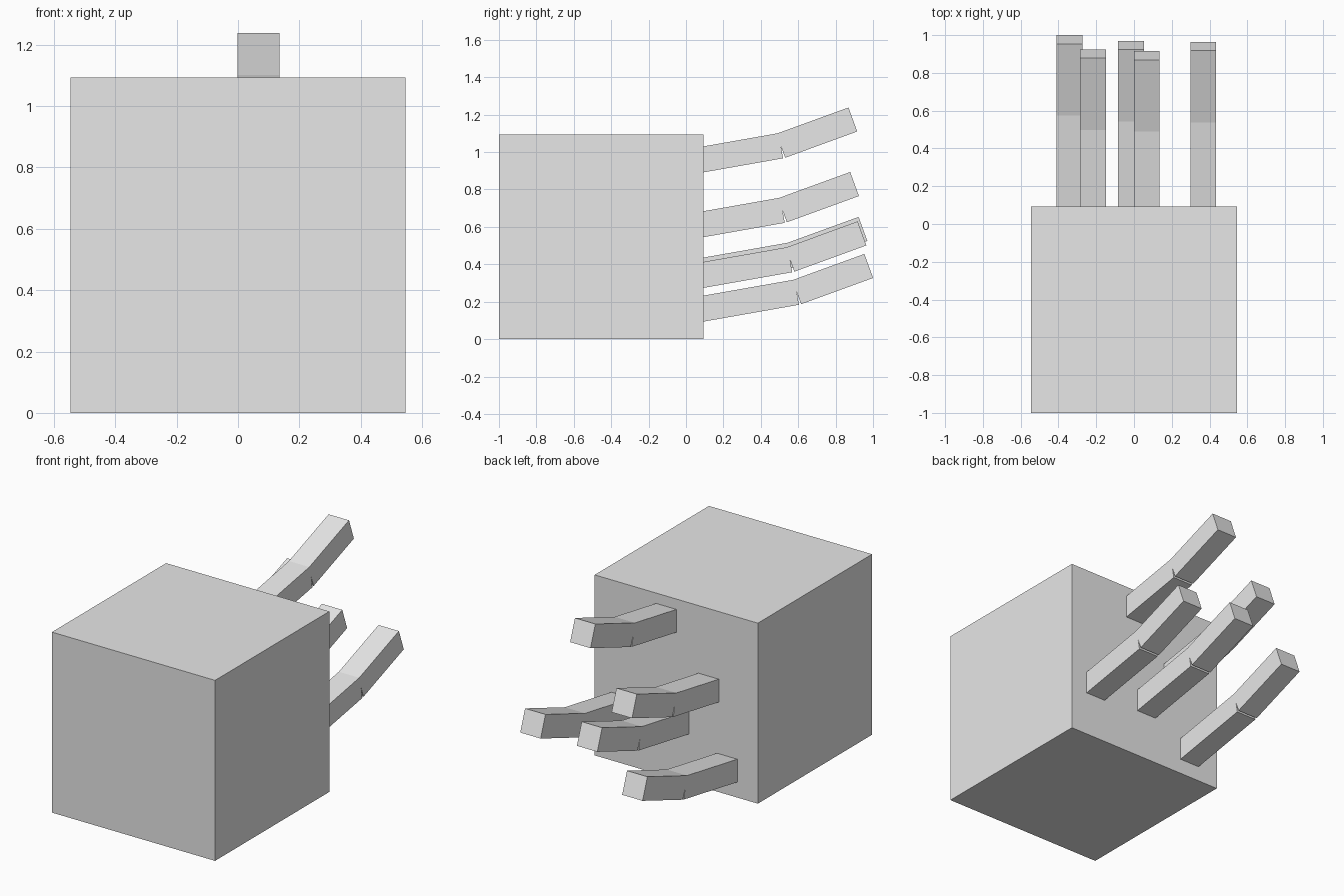
import bpy
from math import radians
from mathutils import Matrix, Vector

default_cube = bpy.data.objects.get("Cube")
if default_cube:
    bpy.data.objects.remove(default_cube, do_unlink=True)

grey = bpy.data.materials.new("plain_grey")
grey.use_nodes = True
colour = (0.8, 0.8, 0.8, 1)
grey.diffuse_color = colour
grey.node_tree.nodes["Principled BSDF"].inputs["Base Color"].default_value = colour

BODY = 1.093          # edge of the cubic body
THICK = BODY / 8      # tentacle thickness
ROOT_LENGTH = 0.56    # partly embedded in the body
TIP_LENGTH = THICK * 3


def box(name, size, centre, tilt=0):
    """Flat-sided box, pitched upwards about the x axis."""
    bpy.ops.mesh.primitive_cube_add(size=1)
    obj = bpy.context.object
    obj.name = name
    obj.data.transform(Matrix.Diagonal((*size, 1)))
    obj.location = centre
    obj.rotation_euler.x = tilt
    obj.data.materials.append(grey)
    return obj


def segment(name, hinge, length, degrees, direction):
    """Tentacle segment reaching from the hinge, forwards (-1) or backwards (1)."""
    tilt = radians(degrees)
    axis = Matrix.Rotation(tilt, 3, 'X') @ Vector((0, 1, 0))
    centre = hinge + axis * (direction * length / 2)
    box(name, (THICK, length, THICK), centre, tilt)


# Body
box("body", (BODY, BODY, BODY), (0, BODY / 2 - 1, BODY / 2))

# Tentacles trailing from the back, each bent upwards at a hinge
hinges = {
    "upper": (0.067, 0.507, 1.034),
    "middle_right": (-0.217, 0.516, 0.689),
    "middle": (-0.016, 0.561, 0.449),
    "left": (0.367, 0.556, 0.425),
    "lower_right": (-0.341, 0.592, 0.251),
}
for place, point in hinges.items():
    hinge = Vector(point)
    segment(place + "_tentacle_root", hinge, ROOT_LENGTH, 10, -1)
    segment(place + "_tentacle_tip", hinge, TIP_LENGTH, 20, 1)
